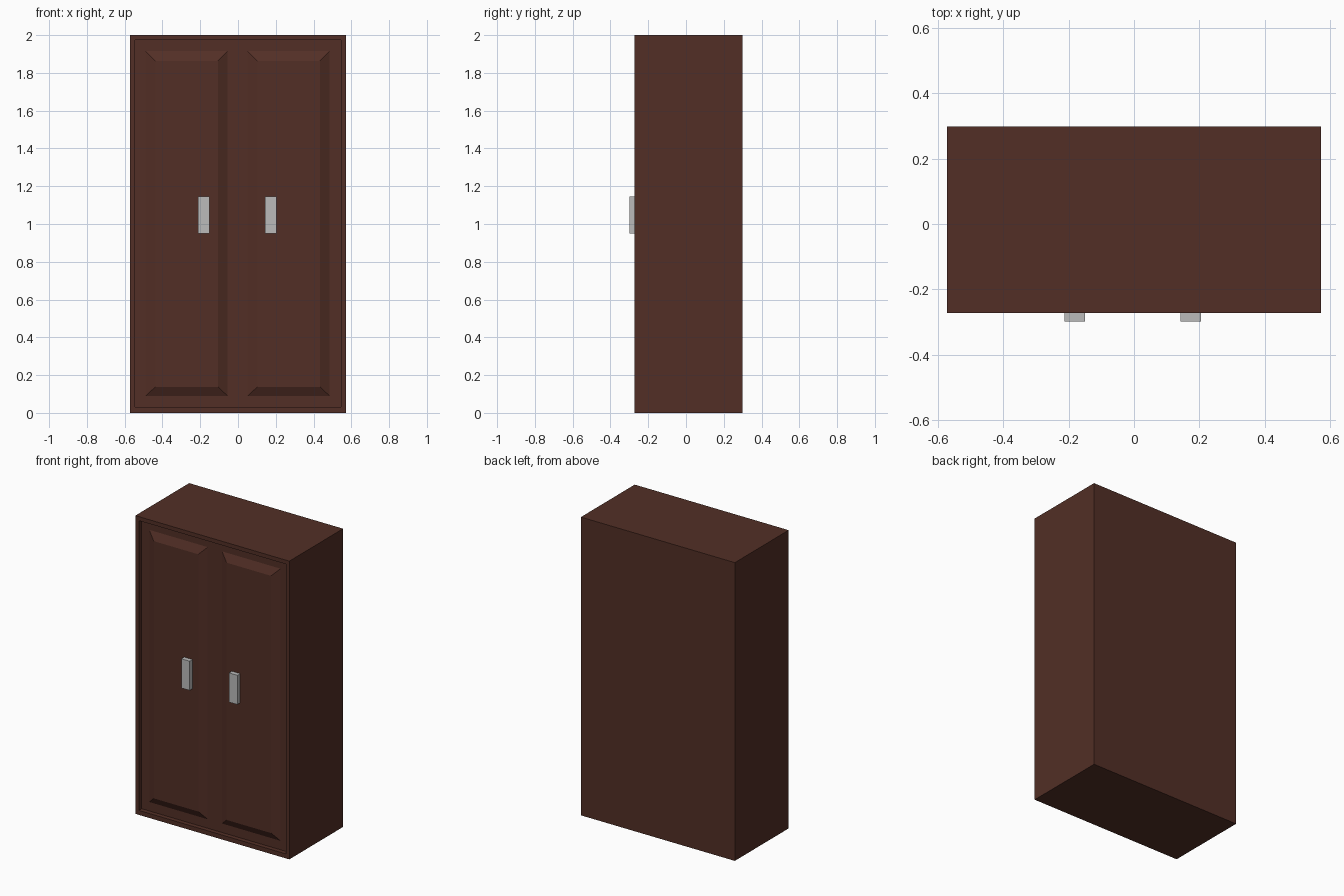
import bpy, bmesh

if "Cube" in bpy.data.objects:
    bpy.data.objects.remove(bpy.data.objects["Cube"])


def material(name, rgb):
    m = bpy.data.materials.new(name)
    m.diffuse_color = (*rgb, 1.0)
    m.use_nodes = True
    m.node_tree.nodes["Principled BSDF"].inputs["Base Color"].default_value = m.diffuse_color
    return m


wood = material("dark_brown_wood", (0.085, 0.028, 0.019))
metal = material("light_grey_metal", (0.50, 0.50, 0.50))

FRONT, BACK = -0.272, 0.298
FLOOR = FRONT + 0.03      # recessed door surface
PANEL = FRONT + 0.004     # raised panel surface


def rect(bm, x0, x1, z0, z1, y):
    return [bm.verts.new((x, y, z)) for x, z in ((x0, z0), (x1, z0), (x1, z1), (x0, z1))]


def skin(bm, rings):
    for a, b in zip(rings, rings[1:]):
        for i in range(4):
            j = (i + 1) % 4
            bm.faces.new((a[i], a[j], b[j], b[i]))


def finish(bm, name, mat):
    bmesh.ops.recalc_face_normals(bm, faces=bm.faces)
    me = bpy.data.meshes.new(name)
    bm.to_mesh(me)
    bm.free()
    me.materials.append(mat)
    ob = bpy.data.objects.new(name, me)
    bpy.context.collection.objects.link(ob)
    return ob


# Cabinet body with rim and shallow recessed front
bm = bmesh.new()
rings = [rect(bm, -0.571, 0.571, 0, 2, BACK),
         rect(bm, -0.571, 0.571, 0, 2, FRONT),
         rect(bm, -0.545, 0.545, 0.03, 1.973, FRONT),
         rect(bm, -0.545, 0.545, 0.03, 1.973, FLOOR)]
skin(bm, rings)
bm.faces.new(rings[0])
bm.faces.new(rings[-1])
finish(bm, "cabinet_body", wood)

for side, cx, hx in (("left", -0.272, -0.181), ("right", 0.268, 0.173)):
    # Raised door panel with bevelled border
    bm = bmesh.new()
    rings = [rect(bm, cx - 0.217, cx + 0.217, 0.09, 1.915, FLOOR),
             rect(bm, cx - 0.165, cx + 0.165, 0.138, 1.863, PANEL)]
    skin(bm, rings)
    bm.faces.new(rings[-1])
    finish(bm, side + "_door_panel", wood)

    # Handle block
    bm = bmesh.new()
    rings = [rect(bm, hx - 0.031, hx + 0.031, 0.95, 1.146, PANEL),
             rect(bm, hx - 0.031, hx + 0.031, 0.95, 1.146, -0.298)]
    skin(bm, rings)
    bm.faces.new(rings[0])
    bm.faces.new(rings[-1])
    finish(bm, side + "_handle", metal)
